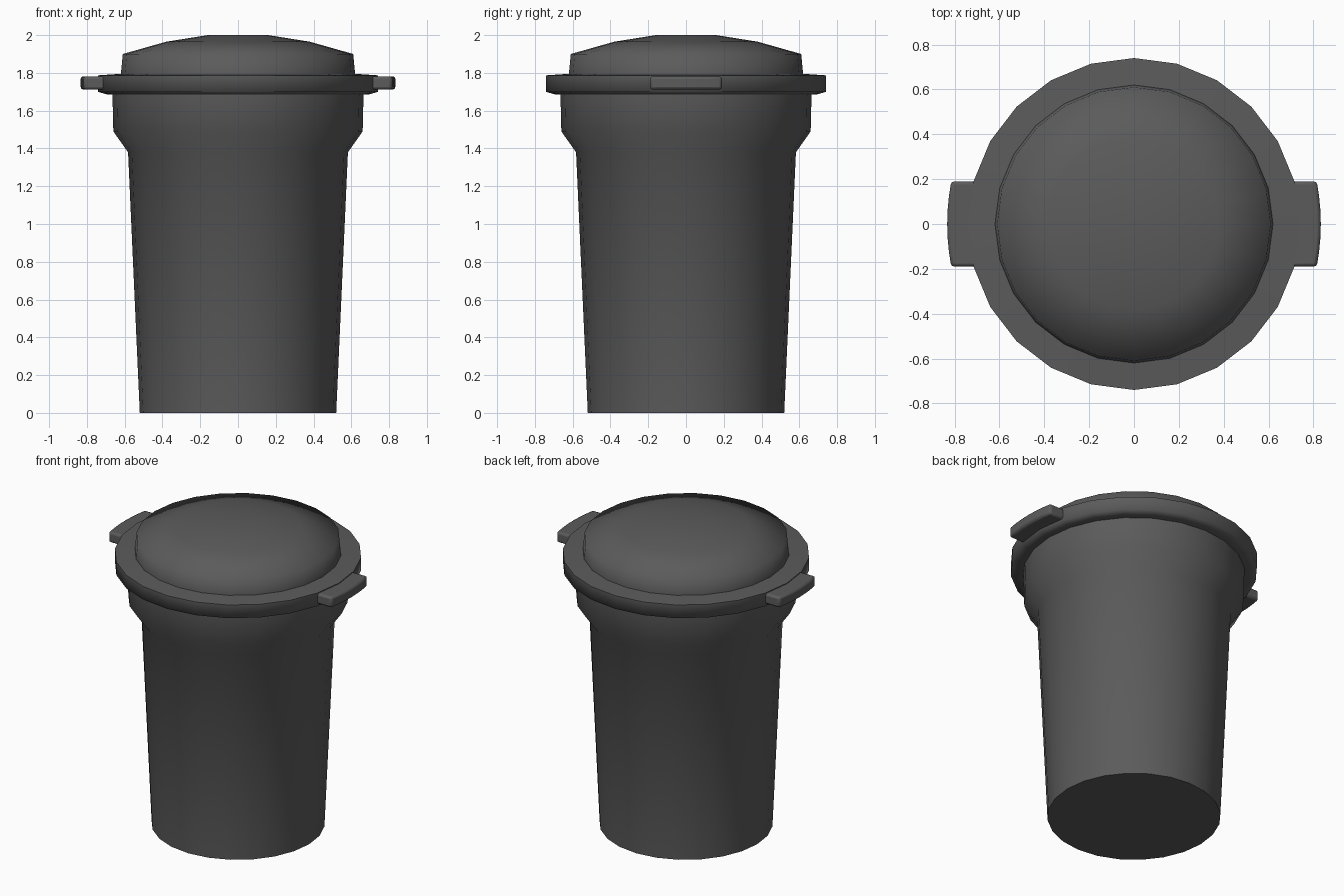
import bpy, bmesh, math

if "Cube" in bpy.data.objects:
    bpy.data.objects.remove(bpy.data.objects["Cube"])

SEG = 24

grey = bpy.data.materials.new("dark grey plastic")
grey.diffuse_color = (0.105, 0.105, 0.105, 1)
grey.use_nodes = True
grey.node_tree.nodes["Principled BSDF"].inputs["Base Color"].default_value = grey.diffuse_color


def finish(name, bm, angle):
    bmesh.ops.recalc_face_normals(bm, faces=bm.faces)
    mesh = bpy.data.meshes.new(name)
    bm.to_mesh(mesh)
    bm.free()
    ob = bpy.data.objects.new(name, mesh)
    bpy.context.collection.objects.link(ob)
    mesh.materials.append(grey)
    bpy.ops.object.select_all(action='DESELECT')
    bpy.context.view_layer.objects.active = ob
    ob.select_set(True)
    bpy.ops.object.shade_smooth_by_angle(angle=math.radians(angle))
    return ob


def lathe(name, profile, angle):
    """Closed turned solid from (radius, height) points, bottom to top."""
    bm = bmesh.new()
    rings = [[bm.verts.new((r * math.cos(2 * math.pi * i / SEG),
                            r * math.sin(2 * math.pi * i / SEG), z))
              for i in range(SEG)] for r, z in profile]
    for a, b in zip(rings, rings[1:]):
        for i in range(SEG):
            j = (i + 1) % SEG
            bm.faces.new((a[i], a[j], b[j], b[i]))
    bm.faces.new(rings[0])
    bm.faces.new(rings[-1])
    return finish(name, bm, angle)


# Tapered bin with a flared collar
lathe("bin_body", [(0.52, 0), (0.582, 1.38), (0.66, 1.49), (0.665, 1.70)], 45)

# Lid: overhanging rim, flange, short wall and shallow dome
lathe("lid", [(0.64, 1.685), (0.70, 1.687), (0.74, 1.70), (0.74, 1.787),
              (0.62, 1.795), (0.61, 1.90), (0.38, 1.965), (0.16, 2.0)], 78)


# Curved grip tabs on both sides of the rim
def handle(name, side):
    bm = bmesh.new()
    cols = []
    for k in range(-3, 4):
        y = 0.19 * k / 3
        outer = 0.833 - 0.5 * y * y
        cols.append([bm.verts.new((side * x, y, z)) for x, z in
                     ((0.66, 1.712), (outer, 1.712), (outer, 1.782), (0.66, 1.782))])
    for a, b in zip(cols, cols[1:]):
        for i in range(4):
            j = (i + 1) % 4
            bm.faces.new((a[i], a[j], b[j], b[i]))
    bm.faces.new(cols[0])
    bm.faces.new(cols[-1])
    ob = finish(name, bm, 50)
    bev = ob.modifiers.new("soft_edges", 'BEVEL')
    bev.width = 0.014
    bev.segments = 2
    bev.limit_method = 'ANGLE'
    bev.angle_limit = math.radians(40)


handle("handle_right", 1)
handle("handle_left", -1)
